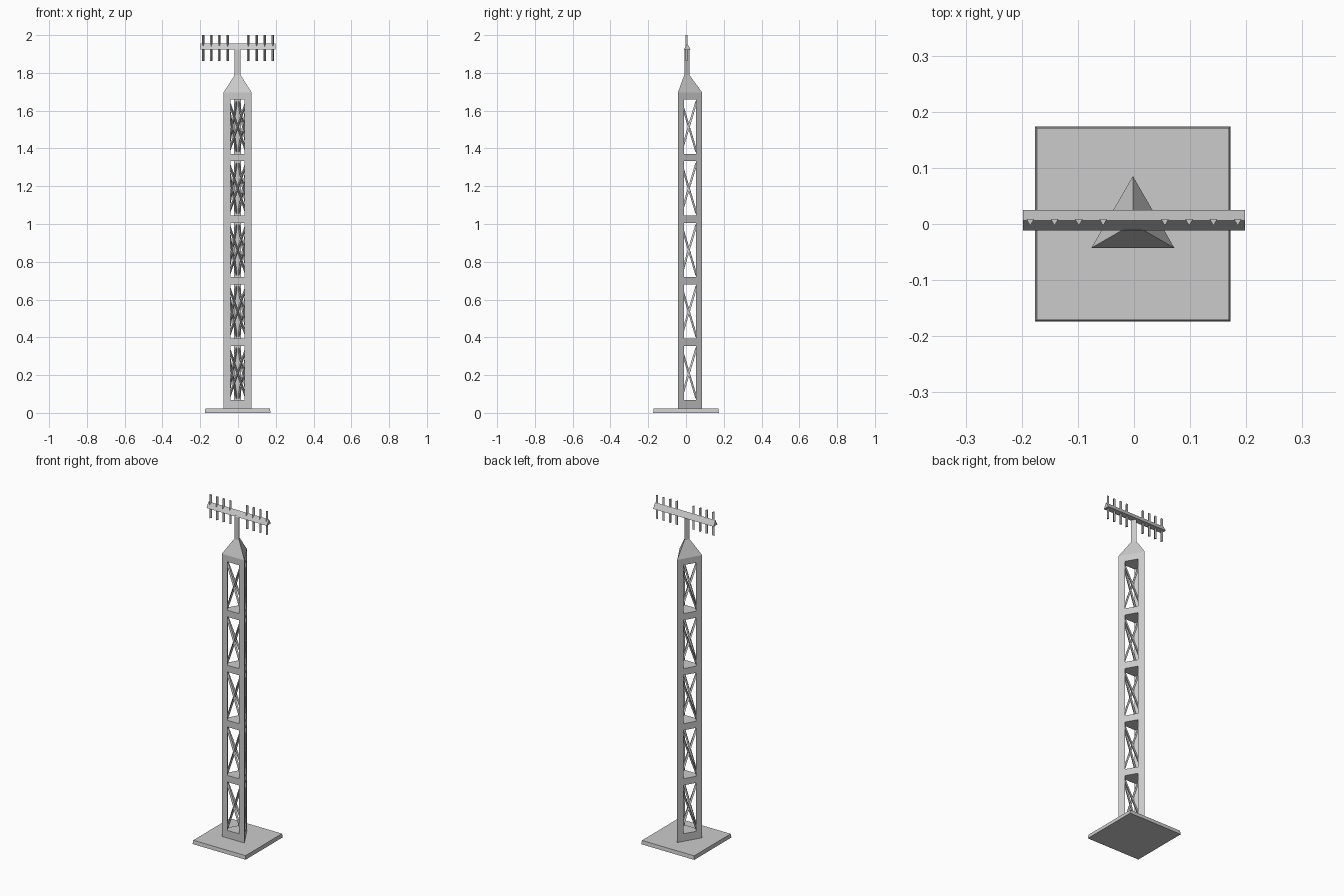
import bpy, bmesh
from math import pi, sin, cos
from mathutils import Vector, Matrix

if "Cube" in bpy.data.objects:
    bpy.data.objects.remove(bpy.data.objects["Cube"])

CX = -0.002          # tower axis is a touch left of the antenna centre
FACE = 0.0427        # distance from tower axis to each tower face


def add_prism(bm, p0, p1, r0, r1=None, side=(0, 1, 0), n=3):
    """Closed n-sided prism from p0 to p1; one corner points along side."""
    r1 = r0 if r1 is None else r1
    p0, p1 = Vector(p0), Vector(p1)
    d = (p1 - p0).normalized()
    u = Vector(side)
    u = (u - d * u.dot(d)).normalized()
    v = d.cross(u)
    rings = []
    for p, r in ((p0, r0), (p1, r1)):
        rings.append([bm.verts.new(p + r * (u * cos(2 * pi * i / n) + v * sin(2 * pi * i / n)))
                      for i in range(n)])
    a, b = rings
    bm.faces.new(a[::-1])
    bm.faces.new(b)
    for i in range(n):
        j = (i + 1) % n
        bm.faces.new((a[i], a[j], b[j], b[i]))


def finish(name, bm):
    bmesh.ops.recalc_face_normals(bm, faces=bm.faces[:])
    me = bpy.data.meshes.new(name)
    bm.to_mesh(me)
    bm.free()
    ob = bpy.data.objects.new(name, me)
    bpy.context.collection.objects.link(ob)
    return ob


def prism(name, *args, **kw):
    bm = bmesh.new()
    add_prism(bm, *args, **kw)
    return finish(name, bm)


# square base plate with slightly sloped sides
k = 2 ** 0.5
prism("base_plate", (CX, 0, 0), (CX, 0, 0.022), 0.174 * k, 0.171 * k, side=(1, 1, 0), n=4)

# triangular tower, windows opened by inverted triangular prisms
tower = prism("tower", (CX, 0, 0.021), (CX, 0, 1.697), 2 * FACE)
bays = [(0.067 + 0.3262 * i, 0.354 + 0.3262 * i) for i in range(5)]
bm = bmesh.new()
for lo, hi in bays:
    add_prism(bm, (CX, 0, lo), (CX, 0, hi), 0.1075, side=(0, -1, 0))
cutter = finish("window_cutter", bm)
cutter.hide_render = True
mod = tower.modifiers.new("windows", 'BOOLEAN')
mod.operation = 'DIFFERENCE'
mod.solver = 'EXACT'
mod.object = cutter
bpy.context.view_layer.objects.active = tower
bpy.ops.object.modifier_apply(modifier=mod.name)
bpy.data.objects.remove(cutter)

# crossed braces in each window of all three faces
bm = bmesh.new()
for lo, hi in bays:
    zc = (lo + hi) / 2
    for f in range(3):
        rot = Matrix.Rotation(2 * pi * f / 3, 3, 'Z')
        out = rot @ Vector((0, -1, 0))
        for s in (-1, 1):
            y = -FACE + 0.009
            a = rot @ Vector((-0.046 * s, y, -0.133)) + Vector((CX, 0, zc))
            b = rot @ Vector((0.046 * s, y, 0.133)) + Vector((CX, 0, zc))
            add_prism(bm, a, b, 0.007, side=out)
finish("cross_braces", bm)

# tapered cap and mast
prism("tower_cap", (CX, 0, 1.697), (CX, 0, 1.788), 2 * FACE, 0.0185)
prism("mast", (CX, 0, 1.787), (CX, 0, 1.93), 0.0185)

# antenna boom with a ridge on top
prism("antenna_boom", (-0.198, 0.0065, 1.934), (0.198, 0.0065, 1.934), 0.0212, side=(0, 0, 1))

# four vertical rods on each arm
bm = bmesh.new()
for s in (-1, 1):
    for i in range(4):
        x = s * (0.055 + 0.0433 * i)
        add_prism(bm, (x, 0.005, 1.862), (x, 0.005, 2.0), 0.008, side=(0, -1, 0))
finish("antenna_rods", bm)
